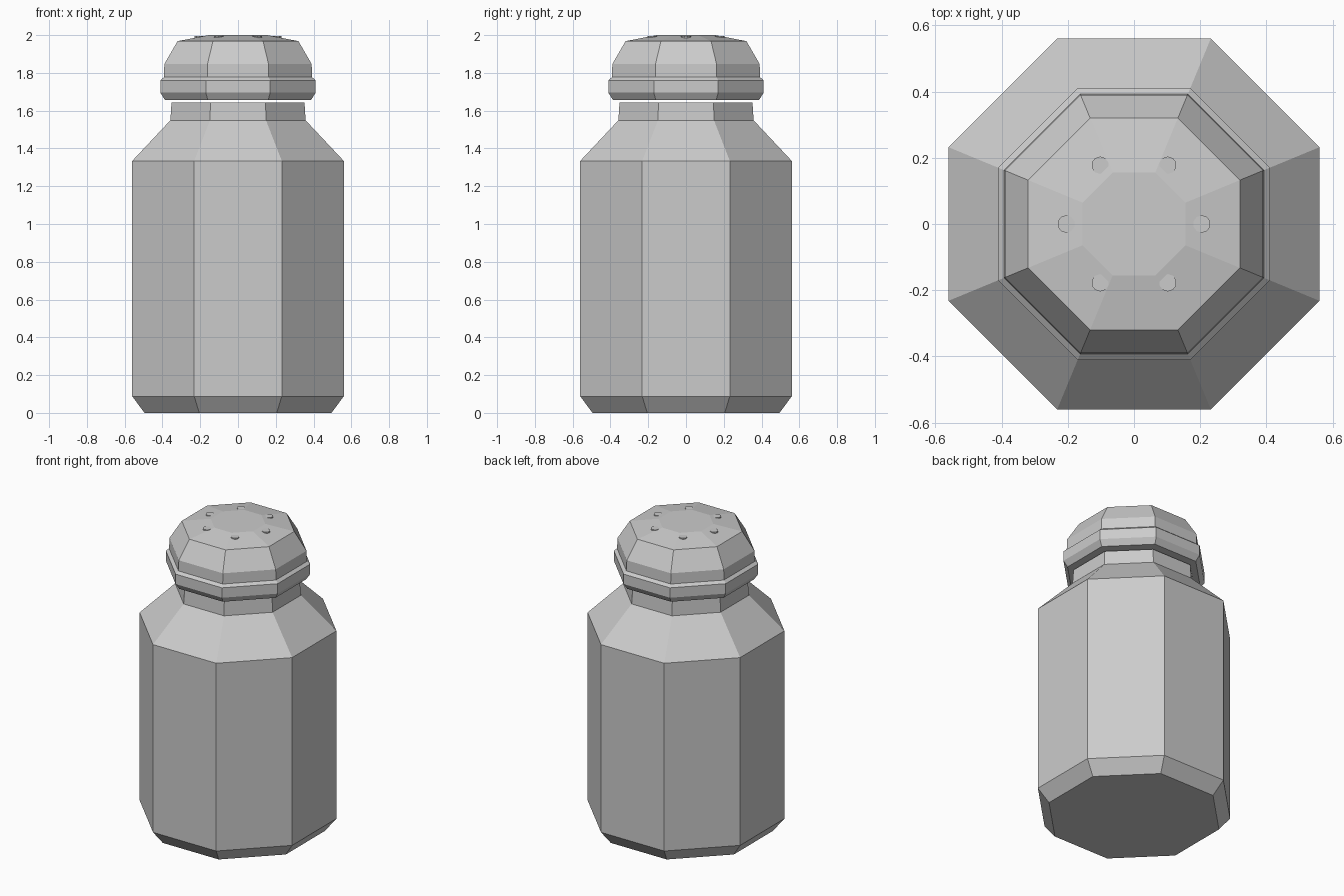
import bpy
import bmesh
from math import cos, sin, pi

cube = bpy.data.objects.get("Cube")
if cube:
    bpy.data.objects.remove(cube, do_unlink=True)

grey = bpy.data.materials.new("light grey")
colour = (0.6, 0.6, 0.6, 1)
grey.diffuse_color = colour
grey.use_nodes = True
grey.node_tree.nodes["Principled BSDF"].inputs["Base Color"].default_value = colour


def faceted_solid(name, profile, sides=8, location=(0, 0, 0)):
    """Closed prism stack from (flat-side distance, height) pairs."""
    bm = bmesh.new()
    rings = []
    for flat, z in profile:
        r = flat / cos(pi / sides)
        angles = [(2 * i + 1) * pi / sides for i in range(sides)]
        rings.append([bm.verts.new((r * cos(a), r * sin(a), z)) for a in angles])
    for low, high in zip(rings, rings[1:]):
        for i in range(sides):
            j = (i + 1) % sides
            bm.faces.new((low[i], low[j], high[j], high[i]))
    bm.faces.new(rings[0][::-1])
    bm.faces.new(rings[-1])
    mesh = bpy.data.meshes.new(name)
    bm.to_mesh(mesh)
    bm.free()
    mesh.materials.append(grey)
    obj = bpy.data.objects.new(name, mesh)
    obj.location = location
    bpy.context.collection.objects.link(obj)
    return obj


# Jar: chamfered foot, straight wall, shoulder and neck
faceted_solid("jar", [(0.495, 0), (0.56, 0.088), (0.56, 1.334),
                      (0.358, 1.549), (0.352, 1.643)])

# Lid: rim band, step and domed top, floating just above the neck
faceted_solid("lid", [(0.387, 1.657), (0.411, 1.695), (0.411, 1.761),
                      (0.392, 1.777), (0.39, 1.847), (0.32, 1.968), (0.155, 2.0)])

# Ring of six shallow pour-hole discs set into the sloping top
for k in range(6):
    a = k * pi / 3
    faceted_solid(f"pour_hole_{k + 1}", [(0.025, 1.975), (0.025, 1.9955)],
                  sides=10, location=(0.205 * cos(a), 0.205 * sin(a), 0))
